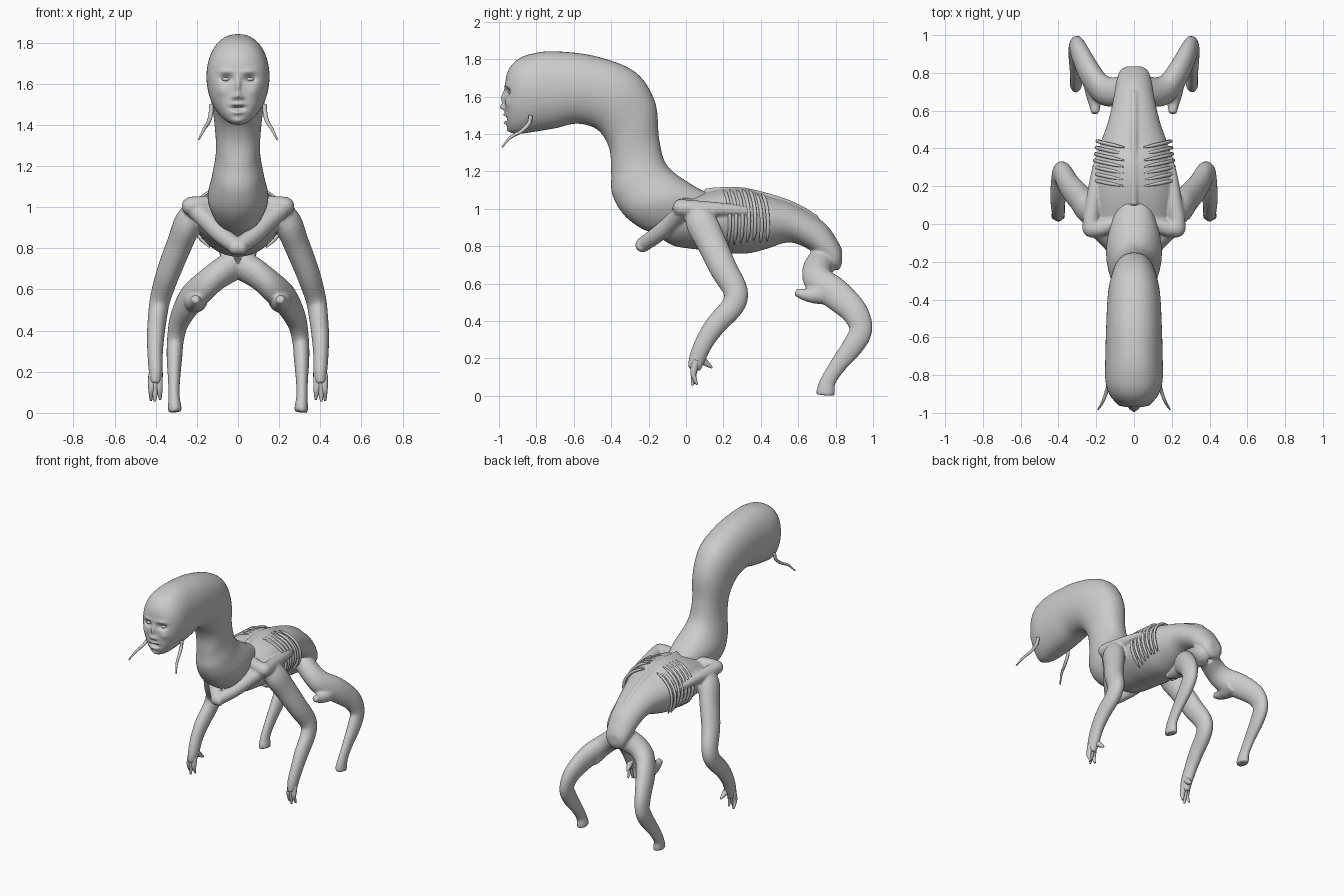
import bpy, bmesh, math
from mathutils import Vector


def spline(pts, n):
    """Catmull-Rom through tuples of any length, n steps per span."""
    out = []
    for i in range(len(pts) - 1):
        p = [pts[max(i - 1, 0)], pts[i], pts[i + 1], pts[min(i + 2, len(pts) - 1)]]
        for k in range(n):
            t = k / n
            out.append(tuple(0.5 * (2 * b + (c - a) * t + (2 * a - 5 * b + 4 * c - d) * t * t
                                    + (3 * b - a - 3 * c + d) * t ** 3) for a, b, c, d in zip(*p)))
    return out + [tuple(pts[-1])]


def loft(bm, rings):
    vs = [[bm.verts.new(p) for p in r] for r in rings]
    n = len(vs[0])
    for a, b in zip(vs, vs[1:]):
        for i in range(n):
            bm.faces.new((a[i], a[(i + 1) % n], b[(i + 1) % n], b[i]))
    bm.faces.new(vs[0][::-1])
    bm.faces.new(vs[-1])


def oval_loft(bm, stations, n=6, seg=40, power=1.0):
    """Stations: y,z of lower edge, y,z of upper edge, half width, egg taper."""
    rings = []
    for yl, zl, yh, zh, w, t in spline(stations, n):
        ring = []
        for i in range(seg):
            a = 2 * math.pi * i / seg
            s, c = math.sin(a), math.cos(a)
            c = math.copysign(abs(c) ** power, c)
            ring.append((w * c * (1 + t * s), (yl + yh) / 2 + (yh - yl) / 2 * s,
                         (zl + zh) / 2 + (zh - zl) / 2 * s))
        rings.append(ring)
    loft(bm, rings)


def tube(bm, path, side=1, n=5, seg=16, flat=1.0):
    """Limb through x, y, z, radius points; side=-1 mirrors, flat thins it in x."""
    pts = spline(path, n)
    pos = [Vector((p[0] * side, p[1], p[2])) for p in pts]
    v = Vector((0.31, 0.83, 0.47))
    rings = []
    for i, p in enumerate(pos):
        t = (pos[min(i + 1, len(pos) - 1)] - pos[max(i - 1, 0)]).normalized()
        v = (v - t * v.dot(t)).normalized()
        u = t.cross(v)
        r = max(pts[i][3], 0.002)
        ring = []
        for k in range(seg):
            a = 2 * math.pi * k / seg
            o = r * (math.cos(a) * v + math.sin(a) * u)
            o.x *= flat
            ring.append(p + o)
        rings.append(ring)
    loft(bm, rings)


def ball(bm, c, r, scale=(1, 1, 1)):
    for v in bmesh.ops.create_uvsphere(bm, u_segments=16, v_segments=10, radius=r)["verts"]:
        v.co = Vector(c) + Vector([a * b for a, b in zip(v.co, scale)])


def finish(bm, name, voxel=0, smooth=4):
    bmesh.ops.recalc_face_normals(bm, faces=bm.faces)
    me = bpy.data.meshes.new(name)
    bm.to_mesh(me)
    bm.free()
    ob = bpy.data.objects.new(name, me)
    bpy.context.collection.objects.link(ob)
    if voxel:
        m = ob.modifiers.new("blend", 'REMESH')
        m.mode, m.voxel_size = 'VOXEL', voxel
        m = ob.modifiers.new("soften", 'SMOOTH')
        m.factor, m.iterations = 0.5, smooth
        ev = ob.evaluated_get(bpy.context.evaluated_depsgraph_get())
        ob.data = bpy.data.meshes.new_from_object(ev)
        ob.modifiers.clear()
        ob.data.name = name
    for p in ob.data.polygons:
        p.use_smooth = True
    return ob


# Head and arched neck
bm = bmesh.new()
oval_loft(bm, [
    (-.968, 1.50, -.968, 1.66, .03, .1), (-.958, 1.44, -.958, 1.72, .07, .12),
    (-.935, 1.408, -.935, 1.765, .105, .14), (-.89, 1.40, -.89, 1.805, .135, .12),
    (-.82, 1.41, -.82, 1.83, .152, .06), (-.70, 1.43, -.70, 1.842, .152, 0),
    (-.58, 1.455, -.48, 1.815, .147, 0), (-.47, 1.42, -.27, 1.73, .138, 0),
    (-.41, 1.32, -.165, 1.57, .118, 0), (-.40, 1.19, -.143, 1.37, .107, 0),
    (-.395, 1.08, -.10, 1.23, .125, 0), (-.335, .97, .03, 1.13, .148, 0),
    (-.23, .89, .13, 1.08, .125, 0), (-.12, .86, .22, 1.05, .085, 0)], power=.88)
head = finish(bm, "head_and_neck", 0.007, 4)

# Face relief: x, z, spread x, spread z, push forward (mirrored in x)
relief = [(0, 1.59, .013, .04, .022), (0, 1.543, .017, .014, .024), (.02, 1.535, .009, .009, .012),
          (.057, 1.625, .03, .018, -.026), (.055, 1.66, .035, .01, .007),
          (.08, 1.565, .025, .025, .008), (0, 1.482, .028, .009, -.03),
          (0, 1.502, .03, .006, .012), (0, 1.460, .022, .008, .015), (0, 1.418, .028, .014, .010)]
for v in head.data.vertices:
    if v.co.y < -0.82:
        k = min(1, (-0.82 - v.co.y) / 0.06)
        for x, z, sx, sz, d in relief:
            v.co.y -= k * d * math.exp(-((abs(v.co.x) - x) / sx) ** 2 - ((v.co.z - z) / sz) ** 2)

# Eyes
bm = bmesh.new()
for s in (1, -1):
    ball(bm, (s * .058, -.934, 1.622), .021, (1, .85, .5))
finish(bm, "eyes")

# Teeth
bm = bmesh.new()
for i in range(-3, 4):
    ball(bm, (i * .0085, -.957 + .0006 * i * i, 1.492), .005, (.85, .7, 1.4))
finish(bm, "teeth")

# Whiskers at the jaw
bm = bmesh.new()
for s in (1, -1):
    tube(bm, [(.13, -.83, 1.50, .011), (.132, -.84, 1.455, .011), (.143, -.88, 1.415, .010),
              (.165, -.94, 1.38, .008), (.19, -.982, 1.33, .004)], s, 6, 10)
finish(bm, "whiskers")

# Torso, shoulders, arms and hind legs blended into one skin
bm = bmesh.new()
oval_loft(bm, [(y, lo, y, hi, w, t) for y, lo, hi, w, t in [
    (-.13, .84, .95, .07, 0), (-.06, .80, 1.03, .17, .15), (.08, .78, 1.08, .205, .15),
    (.20, .765, 1.105, .215, .12), (.32, .76, 1.105, .2, .1), (.43, .785, 1.07, .175, .1),
    (.55, .82, 1.035, .135, 0), (.66, .78, .98, .11, 0), (.75, .70, .915, .095, 0),
    (.81, .67, .83, .075, 0), (.835, .71, .78, .04, 0)]])
tube(bm, [(0, .1, 1.09, .02), (0, .3, 1.10, .016), (0, .55, 1.03, .018), (0, .7, .95, .016)])
for s in (1, -1):
    # shoulder knob, shoulder blade edge, collarbone
    ball(bm, (s * .222, -.02, 1.005), .053, (1, 1, .9))
    tube(bm, [(.08, .02, 1.02, .04), (.15, -.015, 1.015, .042), (.225, -.015, 1.005, .045),
              (.215, .12, 1.0, .04), (.195, .28, .99, .03), (.16, .42, .97, .02)], s)
    tube(bm, [(.225, -.01, 1.0, .042), (.15, -.07, .935, .046), (.08, -.15, .865, .044),
              (0, -.23, .808, .04), (-.03, -.23, .808, .03)], s)
    # arm
    tube(bm, [(.20, .05, 1.0, .06), (.245, .085, .92, .085), (.285, .135, .82, .08),
              (.34, .20, .68, .074), (.377, .265, .56, .066), (.39, .25, .48, .062),
              (.40, .16, .38, .057), (.403, .10, .29, .05), (.40, .06, .20, .045),
              (.402, .045, .14, .034)], s, flat=.76)
    # hind leg
    tube(bm, [(.02, .73, .72, .08), (.10, .70, .67, .078), (.17, .715, .61, .082),
              (.235, .80, .545, .084), (.285, .90, .45, .072), (.304, .935, .355, .062),
              (.309, .895, .27, .058), (.311, .81, .16, .045), (.311, .76, .08, .042),
              (.308, .748, .03, .05), (.306, .745, .004, .05)], s, flat=.66)
    # knee spur
    tube(bm, [(.21, .78, .55, .065), (.21, .70, .54, .05), (.208, .64, .54, .034),
              (.205, .585, .555, .02)], s)
for v in bm.verts:
    v.co.z = max(v.co.z, 0.0)
finish(bm, "body", 0.008, 5)

# Fingers and thumbs
bm = bmesh.new()
for s in (1, -1):
    for x0, x1, y1, z1 in [(.386, .378, .05, .065), (.402, .405, .035, .055), (.418, .424, .06, .06)]:
        tube(bm, [(x0, .055, .19, .018), (x0, .045, .15, .02), ((x0 + x1) / 2, .04, .11, .015),
                  (x1, y1, z1, .006)], s, 5, 10)
    tube(bm, [(.395, .07, .22, .025), (.385, .095, .185, .02), (.38, .12, .165, .013),
              (.375, .14, .15, .005)], s, 5, 10)
finish(bm, "fingers")

# Ribs standing proud of the flanks
bm = bmesh.new()
for s in (1, -1):
    for i in range(7):
        y0 = .19 + .034 * i
        path = []
        for k in range(8):
            a = math.radians(76 - k * (124 - 3 * i) / 7)
            w = .225 - .13 * (y0 - .15)
            path.append((w * math.cos(a) * (1 + .1 * math.sin(a)), y0 + .045 * math.cos(a),
                         .933 - .02 * (i > 4) + .172 * math.sin(a), .004 if k in (0, 7) else .0095))
        tube(bm, path, s, 4, 10)
finish(bm, "ribs")
